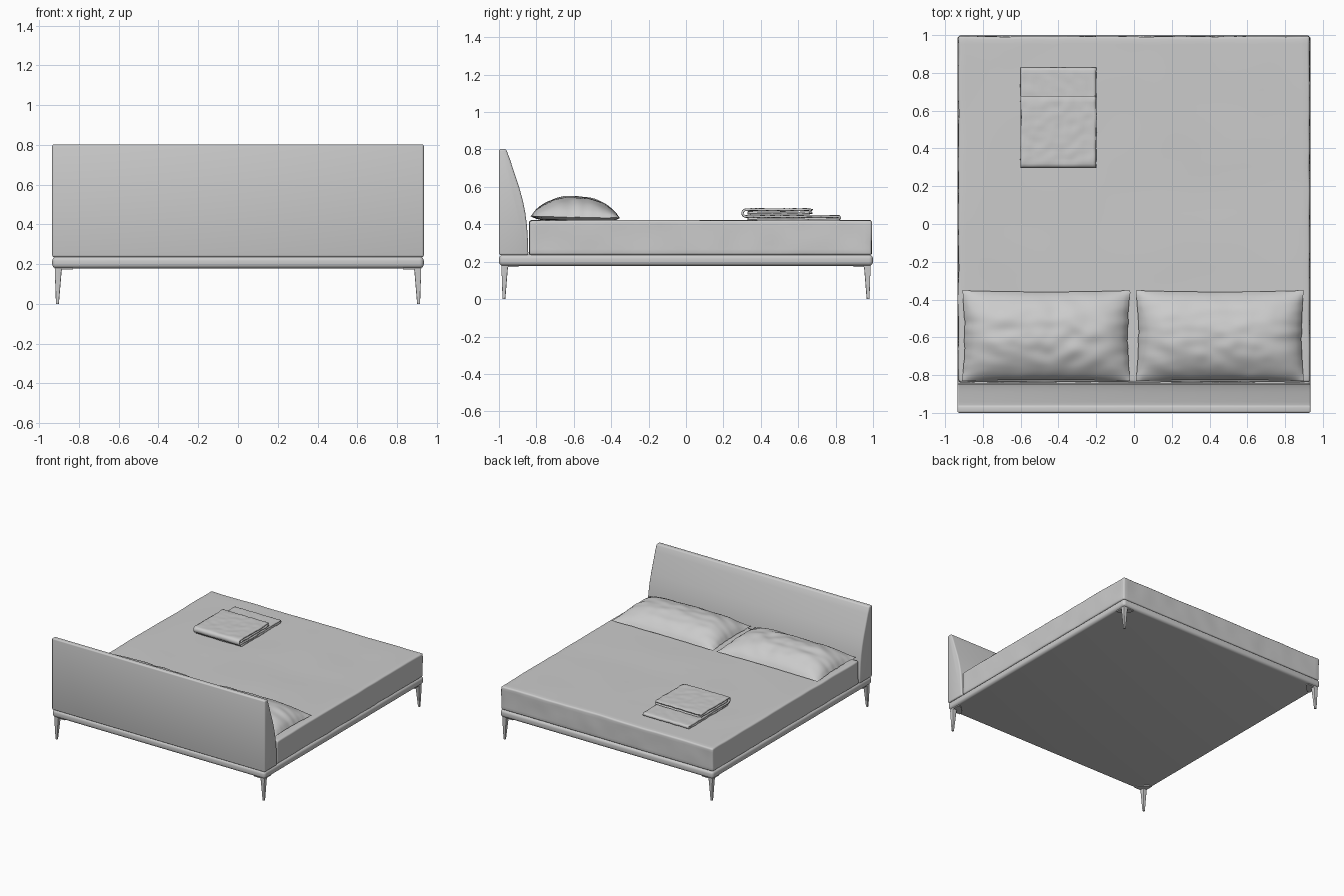
import bpy, bmesh, math
from mathutils import Vector, noise

if "Cube" in bpy.data.objects:
    bpy.data.objects.remove(bpy.data.objects["Cube"])


def make_object(name, bm, angle=40):
    bmesh.ops.recalc_face_normals(bm, faces=bm.faces)
    mesh = bpy.data.meshes.new(name)
    bm.to_mesh(mesh)
    bm.free()
    ob = bpy.data.objects.new(name, mesh)
    bpy.context.collection.objects.link(ob)
    bpy.ops.object.select_all(action='DESELECT')
    ob.select_set(True)
    bpy.context.view_layer.objects.active = ob
    bpy.ops.object.shade_smooth_by_angle(angle=math.radians(angle))
    return ob


def box(lo, hi):
    bm = bmesh.new()
    bmesh.ops.create_cube(bm, size=1)
    lo, hi = Vector(lo), Vector(hi)
    for v in bm.verts:
        v.co = (lo + hi) / 2 + v.co * (hi - lo)
    return bm


def bevel(bm, width, segments):
    bmesh.ops.bevel(bm, geom=bm.edges[:], offset=width, segments=segments,
                    profile=0.5, affect='EDGES')


def ripple(co, scale, seed):
    return noise.noise(Vector(co) * scale + Vector((seed, seed * 2, 0)))


# Bed frame with rounded rim
bm = box((-0.935, -1, 0.178), (0.935, 1, 0.238))
bevel(bm, 0.022, 5)
make_object("bed_frame", bm)

# Headboard: curved side profile extruded across the width
bm = bmesh.new()
profile = [(-1, 0.235), (-1, 0.802), (-0.962, 0.802), (-0.942, 0.75), (-0.915, 0.667),
           (-0.891, 0.595), (-0.872, 0.525), (-0.859, 0.46), (-0.85, 0.39),
           (-0.845, 0.31), (-0.843, 0.235)]
face = bm.faces.new([bm.verts.new((-0.935, y, z)) for y, z in profile])
ext = bmesh.ops.extrude_face_region(bm, geom=[face])
bmesh.ops.translate(bm, vec=(1.87, 0, 0),
                    verts=[g for g in ext["geom"] if isinstance(g, bmesh.types.BMVert)])
sharp = [e for e in bm.edges if e.calc_face_angle(0) > 0.6]
bmesh.ops.bevel(bm, geom=sharp, offset=0.01, segments=3, profile=0.5, affect='EDGES')
make_object("headboard", bm)

# Mattress: soft box, cut into a fine grid and gently rippled
LO, HI = Vector((-0.93, -0.838, 0.236)), Vector((0.93, 0.993, 0.421))
bm = box(LO, HI)
bevel(bm, 0.012, 3)
for axis, count in ((0, 45), (1, 45), (2, 6)):
    normal = Vector((0, 0, 0))
    normal[axis] = 1
    for i in range(1, count):
        point = LO.lerp(HI, i / count)
        bmesh.ops.bisect_plane(bm, geom=bm.verts[:] + bm.edges[:] + bm.faces[:],
                               plane_co=point, plane_no=normal)
for v in bm.verts:
    c = v.co.copy()
    if c.z > 0.4:
        v.co.z += 0.004 * ripple(c, 3, 1)
    v.co.x += 0.005 * ripple(c, 8, 4)
    v.co.y += 0.004 * ripple(c, 8, 7)
make_object("mattress", bm)


# Pillows: two domed sheets joined along the seam
def pillow(name, cx, cy, hx, hy, seed):
    bm = bmesh.new()
    for side in (1, -1):
        grid = bmesh.ops.create_grid(bm, x_segments=56, y_segments=36, size=1)
        for v in grid["verts"]:
            u, w = v.co.x, v.co.y
            dome = (max(0, 1 - abs(u) ** 5) * max(0, 1 - abs(w) ** 2.3)) ** 0.75
            x = cx + hx * u * (1 - 0.03 * (1 - w * w))
            y = cy + hy * w * (1 - 0.03 * (1 - u * u))
            seam = 0.438 - 0.005 * w + 0.004 * ripple((u, w, 0), 4, seed)
            if side > 0:
                crease = 0.007 * ripple((u * 3, w * 2, 0), 1.6, seed)
                z = seam + dome * (0.108 + crease)
            else:
                z = seam - 0.017 * min(1, dome * 2)
            x += 0.006 * ripple((w, 0, seed), 5, seed) * abs(u)
            v.co = (x, y, z)
    bmesh.ops.remove_doubles(bm, verts=bm.verts[:], dist=0.0002)
    make_object(name, bm, 60)


pillow("left_pillow", -0.465, -0.592, 0.445, 0.24, 3)
pillow("right_pillow", 0.455, -0.592, 0.445, 0.24, 9)


# Folded blanket: a sheet zigzagging through its folds, then thickened
def run(y0, y1, z, n=24):
    return [(y0 + (y1 - y0) * i / n, z) for i in range(n + 1)]


def fold(y, z0, z1, direction, n=6):
    mid, r = (z0 + z1) / 2, (z1 - z0) / 2
    return [(y + direction * r * math.sin(math.pi * i / n),
             mid - r * math.cos(math.pi * i / n)) for i in range(1, n)]


path = (run(0.33, 0.815, 0.428) + fold(0.815, 0.428, 0.442, 1)
        + run(0.815, 0.32, 0.442) + fold(0.32, 0.442, 0.478, -1)
        + run(0.32, 0.672, 0.478) + fold(0.672, 0.478, 0.460, 1)
        + run(0.672, 0.33, 0.460))
bm = bmesh.new()
COLS = 24
rows = []
for y, z in path:
    row = []
    for i in range(COLS + 1):
        x = -0.6 + 0.4 * i / COLS
        dz = 0.0035 * ripple((x, y, 0), 22, 5)
        dx = 0.004 * ripple((0, y, z * 20), 15, 2)
        row.append(bm.verts.new((x + dx, y, z + dz)))
    rows.append(row)
for a, b in zip(rows, rows[1:]):
    for i in range(COLS):
        bm.faces.new((a[i], a[i + 1], b[i + 1], b[i]))
blanket = make_object("folded_blanket", bm, 60)
mod = blanket.modifiers.new("thickness", 'SOLIDIFY')
mod.thickness = 0.012
mod.offset = 0

# Slim tapered legs with thin mounting plates at the four corners
for sx, side in ((-1, "left"), (1, "right")):
    for sy, end in ((-1, "front"), (1, "back")):
        bm = bmesh.new()
        rings = []
        for z, outer, inner in ((0, 0.0, 0.015), (0.165, 0.0, 0.034), (0.18, 0.0, 0.038)):
            shift = 0.006 * z / 0.18
            x0, x1 = 0.916 + shift, 0.916 + shift - inner
            y0, y1 = 0.981 + shift, 0.981 + shift - inner
            rings.append([bm.verts.new((sx * x, sy * y, z)) for x, y in
                          ((x0, y0), (x1, y0), (x1, y1), (x0, y1))])
        bm.faces.new(rings[0])
        bm.faces.new(rings[-1])
        for a, b in zip(rings, rings[1:]):
            for i in range(4):
                j = (i + 1) % 4
                bm.faces.new((a[i], a[j], b[j], b[i]))
        uprights = [e for e in bm.edges if abs(e.verts[0].co.z - e.verts[1].co.z) > 0.001]
        bmesh.ops.bevel(bm, geom=uprights, offset=0.004, segments=3, profile=0.5, affect='EDGES')
        make_object(f"{end}_{side}_leg", bm)

        bm = bmesh.new()
        outline = [(0.92, 0.985), (0.83, 0.985), (0.83, 0.96), (0.895, 0.895), (0.92, 0.895)]
        face = bm.faces.new([bm.verts.new((sx * x, sy * y, 0.172)) for x, y in outline])
        ext = bmesh.ops.extrude_face_region(bm, geom=[face])
        bmesh.ops.translate(bm, vec=(0, 0, 0.008),
                            verts=[g for g in ext["geom"] if isinstance(g, bmesh.types.BMVert)])
        make_object(f"{end}_{side}_leg_plate", bm)
